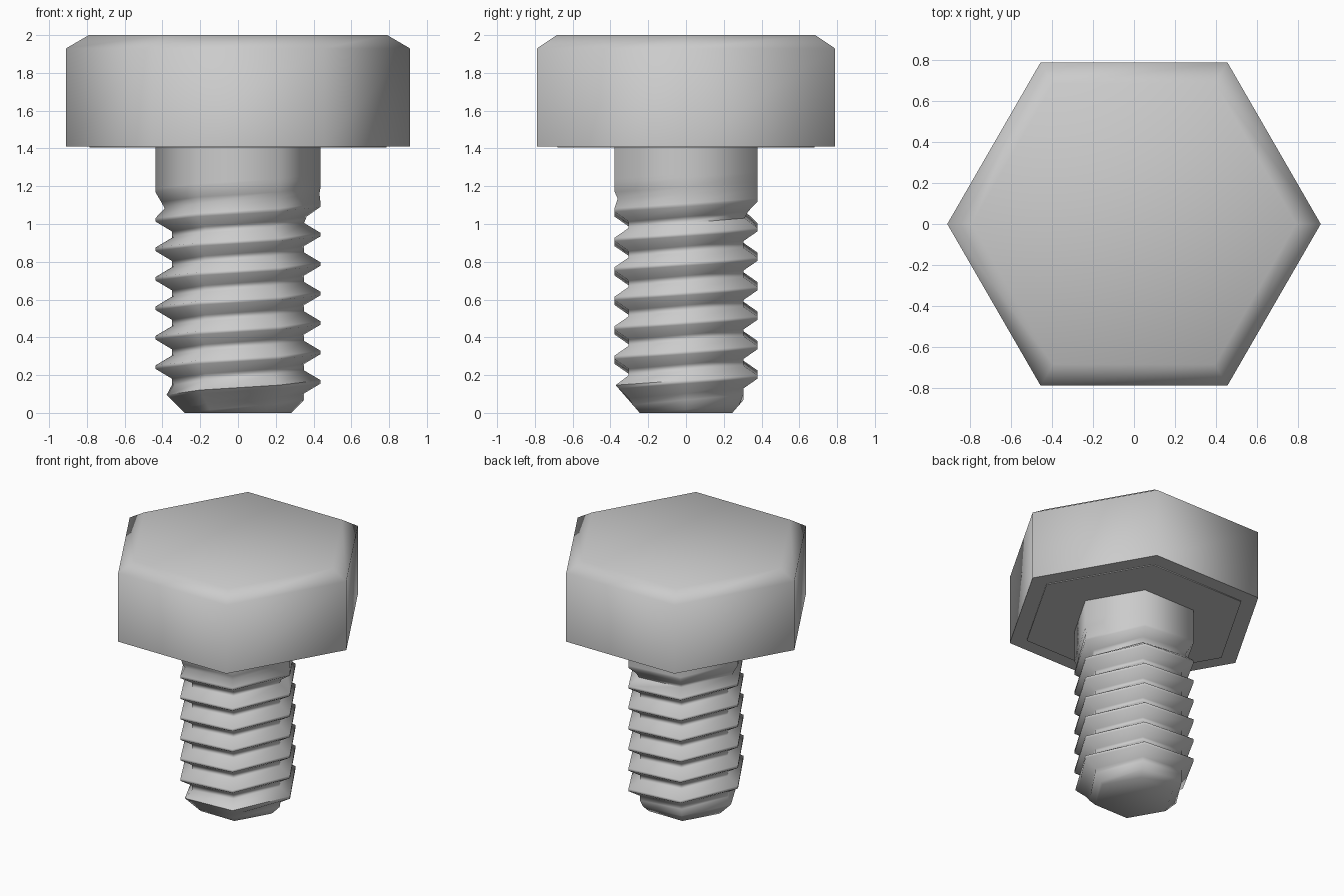
import bpy, bmesh, math

if "Cube" in bpy.data.objects:
    bpy.data.objects.remove(bpy.data.objects["Cube"])

SIDES = 6
R, ROOT, PITCH = 0.437, 0.35, 0.156   # crest radius, root radius, thread pitch
SEAT = 1.404                          # underside of the head
RUNOUT = 1.015                        # where the thread starts fading out


def build(name, columns, cap_low=False, cap_high=False):
    """Skin neighbouring columns of points, weld the seams and cap the ends."""
    bm = bmesh.new()
    grid = [[bm.verts.new(p) for p in col] for col in columns]
    for a, b in zip(grid, grid[1:]):
        for i in range(len(a) - 1):
            bm.faces.new((a[i], b[i], b[i + 1], a[i + 1]))
    bmesh.ops.remove_doubles(bm, verts=bm.verts, dist=0.0005)
    open_edges = [e for e in bm.edges if e.is_boundary]
    zs = [v.co.z for v in bm.verts]
    for want, z in ((cap_low, min(zs)), (cap_high, max(zs))):
        if want:
            rim = [e for e in open_edges if all(abs(v.co.z - z) < 0.001 for v in e.verts)]
            bmesh.ops.holes_fill(bm, edges=rim, sides=0)
    bmesh.ops.recalc_face_normals(bm, faces=bm.faces)
    mesh = bpy.data.meshes.new(name)
    bm.to_mesh(mesh)
    bm.free()
    obj = bpy.data.objects.new(name, mesh)
    bpy.context.collection.objects.link(obj)
    bpy.ops.object.select_all(action='DESELECT')
    obj.select_set(True)
    bpy.context.view_layer.objects.active = obj
    bpy.ops.object.shade_smooth_by_angle(angle=math.radians(70))
    return obj


def polar(r, k, z):
    a = math.tau * (k % SIDES) / SIDES
    return (r * math.cos(a), r * math.sin(a), z)


# Hexagonal head with chamfered top and a thin washer face below
head_profile = [(R, SEAT), (0.785, SEAT), (0.785, 1.41), (0.91, 1.41),
                (0.91, 1.93), (0.79, 2.0)]
build("bolt_head", [[polar(r, k, z) for r, z in head_profile] for k in range(SIDES + 1)],
      cap_high=True)


# Six-sided threaded shank: tapered tip, helical thread, fading into a plain neck
def shank_point(k, turn, offset, is_root):
    z = 0.32 + PITCH * (turn + k / SIDES) + offset
    z = min(max(z, 0.0), SEAT)
    r = R
    if is_root:
        fade = min(max((z - RUNOUT) / PITCH, 0.0), 1.0)
        r = ROOT + (R - ROOT) * fade
    return polar(min(r, 0.283 + z), k, z)


thread = [(-0.009, False), (0.009, False),
          (PITCH / 2 - 0.017, True), (PITCH / 2 + 0.017, True)]
columns = [[shank_point(k, t, o, root) for t in range(-5, 10) for o, root in thread]
           for k in range(SIDES + 1)]
build("threaded_shank", columns, cap_low=True)
